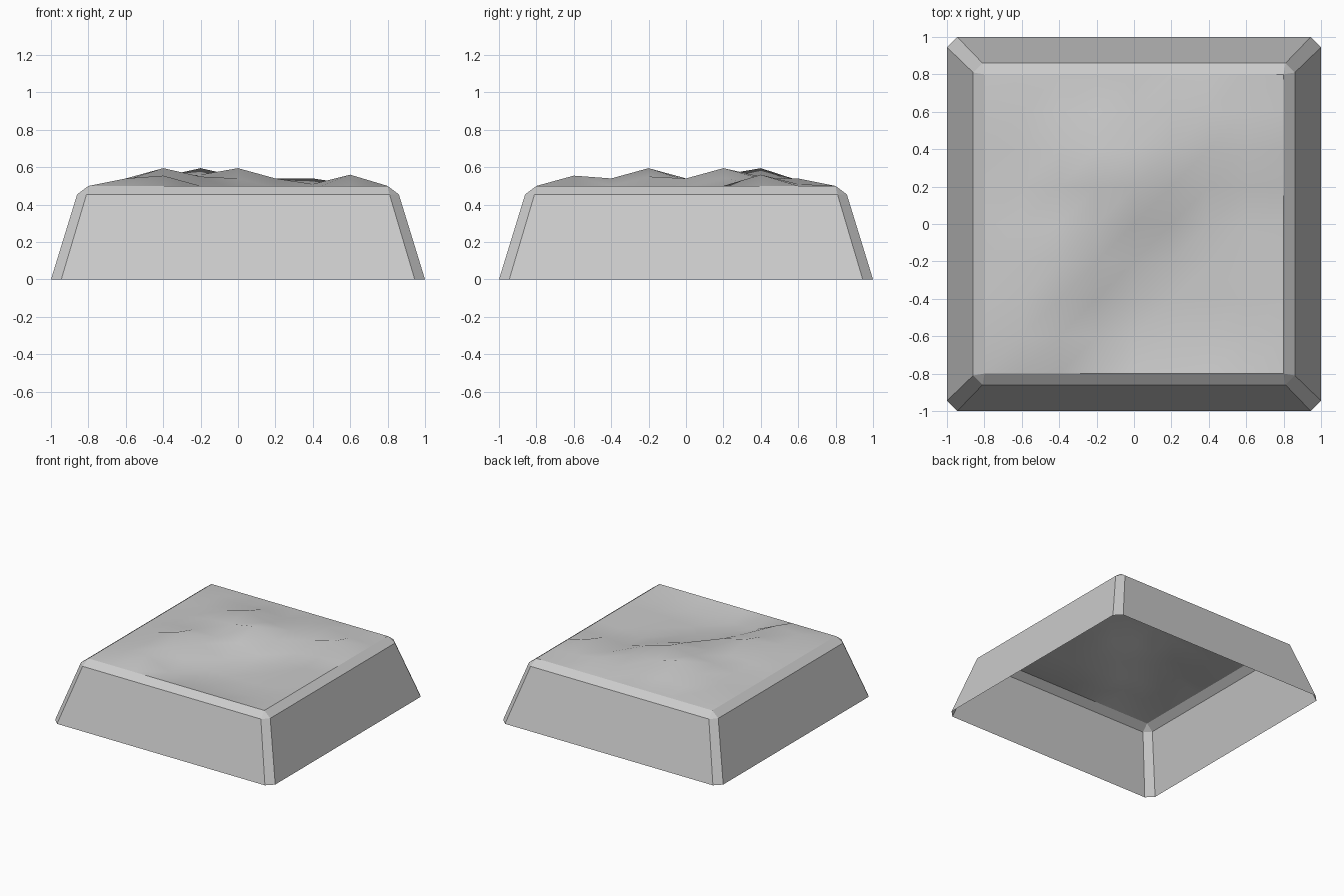
import bpy, bmesh

if "Cube" in bpy.data.objects:
    bpy.data.objects.remove(bpy.data.objects["Cube"])

# Terrain heights at 0.2 spacing, inside the flat rim (rows from back to front)
RIM = 0.5
ROWS = [
    [.53, .51, .53, .51, .52, .54, .51],
    [.52, .54, .595, .55, .54, .51, .56],
    [.52, .55, .56, .595, .54, .48, .50],
    [.53, .54, .53, .54, .49, .47, .49],
    [.54, .595, .55, .475, .47, .47, .49],
    [.53, .54, .50, .47, .46, .47, .48],
    [.54, .555, .47, .47, .47, .46, .48],
]

bm = bmesh.new()


def height(i, j):
    inside = 0 < i < 8 and 0 < j < 8
    return ROWS[7 - j][i - 1] if inside else RIM


# Uneven ground surface
grid = [[bm.verts.new((-.8 + .2 * i, -.8 + .2 * j, height(i, j)))
         for i in range(9)] for j in range(9)]
for j in range(8):
    for i in range(8):
        f = bm.faces.new((grid[j][i], grid[j][i + 1],
                          grid[j + 1][i + 1], grid[j + 1][i]))
        f.smooth = True


# Ring with cut corners, two points per corner, counterclockwise from front left
def ring(outer, cut, z):
    pts = []
    for sx, sy in ((-1, -1), (1, -1), (1, 1), (-1, 1)):
        a, b = (sx * outer, sy * cut), (sx * cut, sy * outer)
        pts += [a, b] if sx == sy else [b, a]
    return [bm.verts.new((x, y, z)) for x, y in pts]


shoulder = ring(.86, .81, .455)
foot = ring(1, .945, 0)

# Sloping walls and cut corners; the underside stays open
for k in range(8):
    n = (k + 1) % 8
    bm.faces.new((foot[k], foot[n], shoulder[n], shoulder[k]))

# Bevel strips along the rim, with a triangle at each corner
sides = [grid[0], [r[8] for r in grid], grid[8][::-1], [r[0] for r in grid][::-1]]
for s, edge in enumerate(sides):
    a, b = shoulder[2 * s + 1], shoulder[(2 * s + 2) % 8]
    bm.faces.new([a, b] + edge[::-1])
    bm.faces.new((shoulder[2 * s], a, edge[0]))

mesh = bpy.data.meshes.new("ground_tile")
bm.to_mesh(mesh)
bm.free()
tile = bpy.data.objects.new("ground_tile", mesh)
bpy.context.collection.objects.link(tile)
